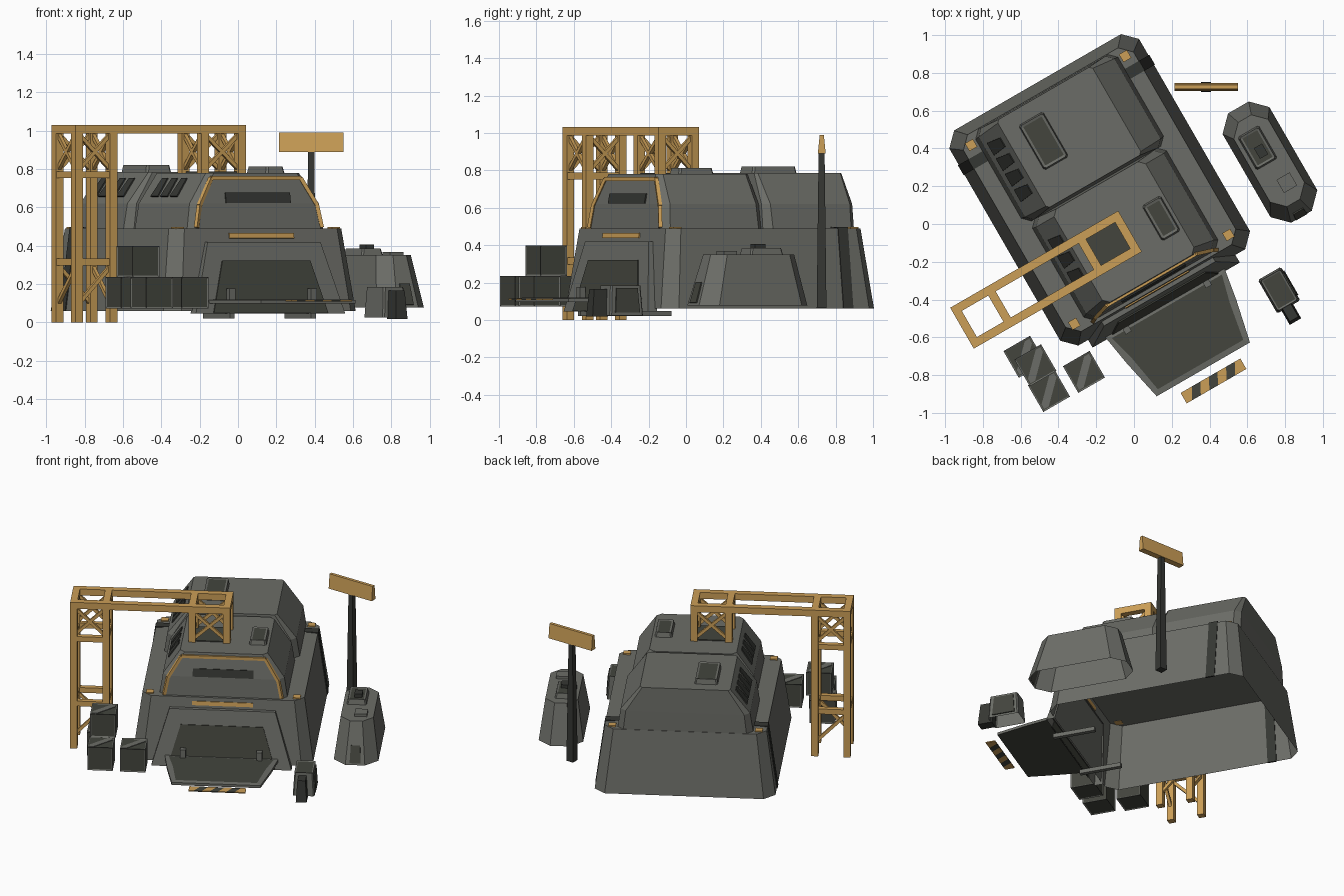
import bpy, bmesh, math
from mathutils import Vector, Matrix

if "Cube" in bpy.data.objects:
    bpy.data.objects.remove(bpy.data.objects["Cube"])

ROT = Matrix.Rotation(math.radians(30), 4, 'Z')   # the whole site is turned 30 degrees
C = -0.067                                        # centre line of the building


def material(name, rgb):
    m = bpy.data.materials.new(name)
    m.diffuse_color = (*rgb, 1)
    m.use_nodes = True
    m.node_tree.nodes["Principled BSDF"].inputs["Base Color"].default_value = m.diffuse_color
    return m


GREY = material("hull grey", (0.148, 0.152, 0.135))
DARK = material("dark panel", (0.056, 0.059, 0.047))
BLACK = material("dark metal", (0.036, 0.038, 0.033))
GOLD = material("ochre paint", (0.60, 0.345, 0.095))


def finish(name, bm, mats, turn=True):
    bmesh.ops.recalc_face_normals(bm, faces=bm.faces)
    if turn:
        bm.transform(ROT)
    me = bpy.data.meshes.new(name)
    bm.to_mesh(me)
    bm.free()
    for m in mats:
        me.materials.append(m)
    ob = bpy.data.objects.new(name, me)
    bpy.context.collection.objects.link(ob)
    return ob


def add_prism(bm, rings, bottom=True):
    """Join matching rings of points and cap the ends."""
    vs = [[bm.verts.new(p) for p in r] for r in rings]
    n = len(vs[0])
    for a, b in zip(vs, vs[1:]):
        for i in range(n):
            bm.faces.new((a[i], a[(i + 1) % n], b[(i + 1) % n], b[i]))
    if bottom:
        bm.faces.new(vs[0][::-1])
    return bm.faces.new(vs[-1])


def ring(z, cu, hu, v0, v1, ch):
    """Rectangle with cut corners."""
    a, b = cu - hu, cu + hu
    if ch == 0:
        return [(a, v0, z), (b, v0, z), (b, v1, z), (a, v1, z)]
    return [(a + ch, v0, z), (b - ch, v0, z), (b, v0 + ch, z), (b, v1 - ch, z),
            (b - ch, v1, z), (a + ch, v1, z), (a, v1 - ch, z), (a, v0 + ch, z)]


def inset_top(bm, top, width):
    bm.normal_update()
    bmesh.ops.inset_region(bm, faces=[top], thickness=width, depth=-0.004)
    top.material_index = 1


def loft(name, rings, mat, inset=0.0, turn=True, bottom=True):
    """Stack of cut-corner rings; inset gives a dark panel in the top."""
    bm = bmesh.new()
    top = add_prism(bm, [ring(*r) for r in rings], bottom)
    if inset:
        inset_top(bm, top, inset)
    return finish(name, bm, [mat, DARK], turn)


def box(name, u, v, z, mat, turn=True):
    return loft(name, [(h, (u[0] + u[1]) / 2, (u[1] - u[0]) / 2, v[0], v[1], 0) for h in z], mat, 0, turn)


def plate(name, pts, mat, out, th=0.007):
    """Thin sheet over a flat polygon, raised toward 'out'."""
    p = [Vector(q) for q in pts]
    n = (p[1] - p[0]).cross(p[2] - p[0]).normalized()
    if n.dot(Vector(out)) < 0:
        n = -n
    bm = bmesh.new()
    add_prism(bm, [[q - n * 0.002 for q in p], [q + n * th for q in p]])
    return finish(name, bm, [mat])


def add_beam(bm, a, b, w):
    a, b = Vector(a), Vector(b)
    d = (b - a).normalized()
    s = d.cross(Vector((0, 0, 1)))
    s = s.normalized() if s.length > 0.01 else Vector((1, 0, 0))
    t = s.cross(d)
    k = [(-1, -1), (1, -1), (1, 1), (-1, 1)]
    add_prism(bm, [[p + (s * i + t * j) * w / 2 for i, j in k] for p in (a, b)])


# --- main building: open underneath ---
loft("building_base", [(0.06, C, 0.58, -0.41, 0.905, 0.07), (0.49, C, 0.52, -0.353, 0.85, 0.06)],
     GREY, bottom=False)
loft("front_upper_block", [(0.49, C, 0.41, -0.335, 0.29, 0.04), (0.62, C, 0.39, -0.325, 0.285, 0.04),
                           (0.78, C, 0.28, -0.295, 0.275, 0.03)], GREY, bottom=False)
loft("rear_upper_block", [(0.49, C, 0.435, 0.285, 0.847, 0.04), (0.62, C, 0.415, 0.285, 0.845, 0.035),
                          (0.785, C, 0.29, 0.30, 0.838, 0.015)], GREY, bottom=False)

# corner pads and side ribs
for i, s in enumerate((-1, 1)):
    for j, v in enumerate((-0.30, 0.793)):
        box(f"corner_pad_{i}{j}", (C + s * 0.471 - 0.024, C + s * 0.471 + 0.024), (v - 0.024, v + 0.024),
            (0.488, 0.498), GOLD)
    bm = bmesh.new()
    add_prism(bm, [[(C + s * (r + k), v, z) for k, v in ((e, 0.675), (0.005, 0.675), (0.005, 0.735), (e, 0.735))]
                   for r, e, z in ((0.58, -0.006, 0.06), (0.52, -0.006, 0.49), (0.518, -0.09, 0.497))])
    finish(f"side_rib_{i}", bm, [BLACK])

# --- entrance: front and sides only, it leans on the base wall ---
bm = bmesh.new()
lo, hi = [[bm.verts.new((C + s * w, v, z)) for s, v in ((-1, b), (-1, f), (1, f), (1, b))]
          for w, f, b, z in ((0.45, -0.457, -0.40, 0.045), (0.34, -0.388, -0.355, 0.42))]
for i in range(3):
    bm.faces.new((lo[i], lo[i + 1], hi[i + 1], hi[i]))
bm.faces.new(hi)
finish("entrance_block", bm, [GREY])


def entry_v(z):
    return -0.457 + (z - 0.045) / 0.375 * 0.069


plate("entrance_opening", [(C + w, entry_v(z), z) for w, z in
                           ((-0.345, 0.047), (0.345, 0.047), (0.265, 0.32), (-0.265, 0.32))], DARK, (0, -1, 0.1))
plate("entrance_stripe", [(C + w, -0.408 + (z - 0.06) * 0.128, z) for w, z in
                          ((-0.195, 0.438), (0.195, 0.438), (0.195, 0.465), (-0.195, 0.465))], GOLD, (0, -1, 0.1))
for i, s in enumerate((-1, 1)):
    u = C + s * 0.245
    box(f"ramp_hinge_{i}", (u - 0.018, u + 0.018), (-0.485, -0.45), (0.1, 0.175), GREY)
    box(f"ramp_skid_{i}", (u - 0.014, u + 0.014), (-0.48, -0.20), (0.02, 0.048), GREY)

# ramp with dark tread
bm = bmesh.new()
out = [(-0.365, -0.44), (0.365, -0.44), (0.335, -0.62), (0.285, -0.85), (-0.285, -0.85), (-0.335, -0.62)]
top = add_prism(bm, [[(C + a, b, z) for a, b in out] for z in (0.097, 0.115)])
for f in bm.faces:
    if all(v.co.z < 0.1 for v in f.verts):
        f.material_index = 1
inset_top(bm, top, 0.038)
finish("ramp", bm, [GREY, DARK])

# --- front face trim and slot ---
bm = bmesh.new()
path = [(-0.378, -0.338, 0.495), (-0.355, -0.327, 0.61), (-0.27, -0.301, 0.753)]
path += [(-a, b, c) for a, b, c in path[::-1]]
for p, q in zip(path, path[1:]):
    add_beam(bm, (C + p[0], p[1], p[2]), (C + q[0], q[1], q[2]), 0.02)
finish("front_trim", bm, [GOLD])
plate("front_slot", [(C + w, -0.325 + (z - 0.62) * 0.19, z) for w, z in
                     ((-0.195, 0.622), (0.195, 0.622), (0.195, 0.675), (-0.195, 0.675))], BLACK, (0, -1, 0.1))

# --- slanted side windows ---
for name, hw, k, vs in (("front", 0.39, 0.69, (-0.12, -0.02, 0.08)),
                        ("rear", 0.415, 0.76, (0.40, 0.495, 0.59, 0.685))):
    for i, v in enumerate(vs):
        plate(f"{name}_side_window_{i}",
              [(C - hw + (z - 0.62) * k, v + d, z) for d, z in
               ((0, 0.655), (0.075, 0.655), (0.065, 0.75), (0.01, 0.75))], BLACK, (-1, 0, 0.5))

# --- roof hatches ---
for name, u, v, hu, hv, z in (("rear_roof_hatch", -0.195, 0.62, 0.077, 0.14, 0.82),
                              ("front_roof_hatch", 0.14, -0.046, 0.058, 0.11, 0.812)):
    loft(name, [(0.77, u, hu, v - hv, v + hv, 0.01), (z, u, hu - 0.008, v - hv + 0.01, v + hv - 0.01, 0.01)],
         GREY, 0.014)
box("roof_landing_panel", (-0.28, -0.06), (-0.13, 0.085), (0.778, 0.786), DARK)

# --- gantry crane ---
bm = bmesh.new()
U0, U1, U2, U3, V0, V1, W = -1.042, -0.835, -0.283, -0.06, -0.125, 0.08, 0.045
for v in (V0, V1):
    add_beam(bm, (U0 - W / 2, v, 1.008), (U3 + W / 2, v, 1.008), W)
for u in (U0, U1, U2, U3):
    add_beam(bm, (u, V0, 1.008), (u, V1, 1.008), W)


def tower(ua, ub, z0, levels, braces):
    c = [(ua, V0), (ub, V0), (ub, V1), (ua, V1)]
    for i in range(4):
        p, q = c[i], c[(i + 1) % 4]
        add_beam(bm, (*p, z0), (*p, 1.0), W)
        for z in levels:
            add_beam(bm, (*p, z), (*q, z), 0.036)
        for a, b, cross in braces:
            add_beam(bm, (*p, a), (*q, b), 0.02)
            if cross:
                add_beam(bm, (*p, b), (*q, a), 0.02)


tower(U0, U1, 0.0, (0.315, 0.77), ((0.79, 0.99, True), (0.09, 0.3, False)))
tower(U2, U3, 0.78, (), ((0.79, 0.99, True),))
finish("gantry_crane", bm, [GOLD])

# --- sign on a post (square to the world axes) ---
loft("sign_post", [(0.065, 0.382, 0.026, 0.699, 0.751, 0), (0.90, 0.382, 0.016, 0.709, 0.741, 0)], BLACK, 0, False)
loft("sign_board", [(0.89, 0.382, 0.168, 0.705, 0.747, 0), (0.99, 0.382, 0.168, 0.715, 0.737, 0)], GOLD, 0, False)

# --- side booth, open underneath ---
B = 0.787
loft("booth", [(0.078, B, 0.143, -0.41, 0.258, 0.08), (0.35, B, 0.105, -0.325, 0.19, 0.065)], GREY, bottom=False)
plate("booth_door", [(B + w, -0.41 + (z - 0.078) * 0.3125, z) for w, z in
                     ((-0.035, 0.09), (0.035, 0.09), (0.03, 0.2), (-0.03, 0.2))], DARK, (0, -1, 0.1))
loft("booth_hatch", [(0.34, 0.768, 0.066, -0.08, 0.125, 0.008), (0.385, 0.768, 0.056, -0.07, 0.115, 0.008)],
     GREY, 0.012)
box("booth_vent", (0.75, 0.80), (-0.035, 0.03), (0.375, 0.405), BLACK)
box("booth_panel", (0.77, 0.85), (-0.255, -0.175), (0.34, 0.368), GREY)

# --- control console by the ramp ---
loft("console", [(0.025, 0.49, 0.07, -0.79, -0.585, 0.008), (0.185, 0.49, 0.06, -0.78, -0.595, 0.008)],
     GREY, 0.01, bottom=False)
loft("console_step", [(0.018, 0.482, 0.035, -0.875, -0.78, 0), (0.165, 0.482, 0.026, -0.86, -0.77, 0)], BLACK)
plate("console_side", [(0.49 + 0.07 - (z - 0.025) * 0.0625, v, z) for v, z in
                       ((-0.76, 0.04), (-0.61, 0.04), (-0.62, 0.17), (-0.75, 0.17))], DARK, (1, 0, 0))

# --- supply crates: dark faces, grey edges, diagonal strap ---
for i, (x, y, z) in enumerate(((-0.58, -0.703, 0.073), (-0.45, -0.884, 0.073), (-0.265, -0.783, 0.073),
                               (-0.522, -0.748, 0.236))):
    p = ROT.inverted() @ Vector((x, y, 0))
    bm = bmesh.new()
    bmesh.ops.create_cube(bm, size=0.163, matrix=Matrix.Translation((p.x, p.y, z + 0.0815)))
    bm.normal_update()
    faces = list(bm.faces)
    bmesh.ops.inset_individual(bm, faces=faces, thickness=0.01, depth=-0.004)
    for f in faces:
        f.material_index = 1
    finish(f"crate_{i}", bm, [GREY, DARK])
    t, h = z + 0.160, 0.07
    plate(f"crate_strap_{i}", [(p.x + a * h, p.y + b * h, t) for a, b in
                               ((-1, -1), (-0.6, -1), (1, 0.6), (1, 1), (0.6, 1), (-1, -0.6))], GREY, (0, 0, 1), 0.003)

# --- hazard strip ahead of the ramp ---
bm = bmesh.new()
n, L, lean = 7, 0.365, 0.018
for i in range(n):
    a, b = C + 0.016 - L / 2 + L * i / n, C + 0.016 - L / 2 + L * (i + 1) / n
    la, lb = (0 if i == 0 else lean), (0 if i == n - 1 else lean)
    before = set(bm.faces)
    add_prism(bm, [[(a - la, -0.962, z), (b - lb, -0.962, z), (b + lb, -0.898, z), (a + la, -0.898, z)]
                   for z in (0.108, 0.115)])
    for f in set(bm.faces) - before:
        f.material_index = i % 2
finish("hazard_strip", bm, [GOLD, DARK])
